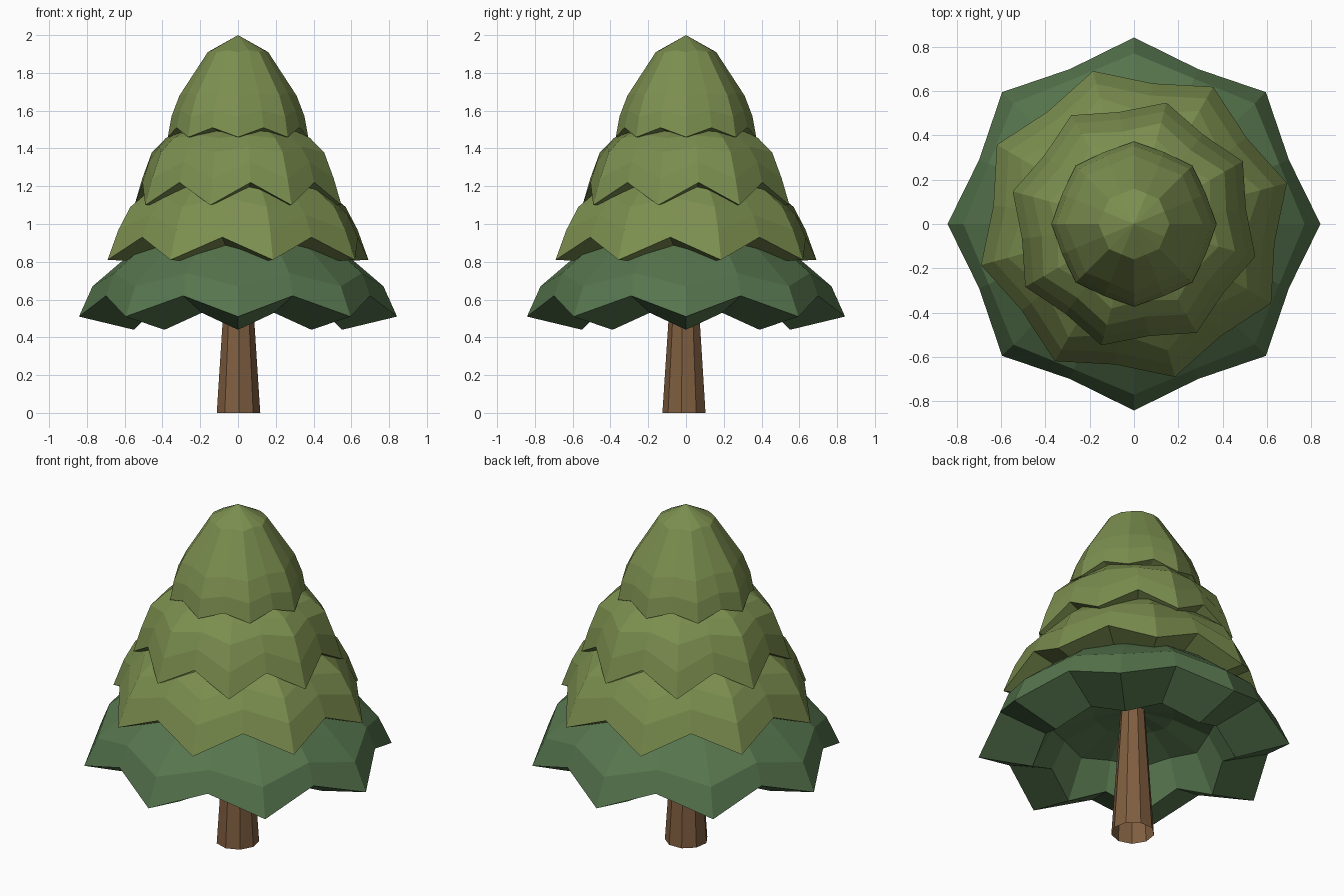
import bpy
import bmesh
from math import cos, sin, pi, radians

cube = bpy.data.objects.get("Cube")
if cube:
    bpy.data.objects.remove(cube, do_unlink=True)


def material(name, rgb):
    mat = bpy.data.materials.new(name)
    mat.use_nodes = True
    mat.diffuse_color = (*rgb, 1)
    mat.node_tree.nodes["Principled BSDF"].inputs["Base Color"].default_value = (*rgb, 1)
    return mat


def finish(name, bm, mat):
    bmesh.ops.recalc_face_normals(bm, faces=bm.faces)
    mesh = bpy.data.meshes.new(name)
    bm.to_mesh(mesh)
    bm.free()
    mesh.materials.append(mat)
    obj = bpy.data.objects.new(name, mesh)
    bpy.context.collection.objects.link(obj)
    return obj


def bridge(bm, a, b):
    n = len(a)
    for i in range(n):
        j = (i + 1) % n
        bm.faces.new((a[i], a[j], b[j], b[i]))


def fan(bm, ring, z):
    tip = bm.verts.new((0, 0, z))
    for i, v in enumerate(ring):
        bm.faces.new((v, ring[(i + 1) % len(ring)], tip))


def tier(name, mat, turn, top, rings, bottom, points=8):
    """Star-shaped skirt; each ring is (tip radius, tip z, valley radius, valley z)."""
    bm = bmesh.new()
    loops = []
    for rt, zt, rv, zv in rings:
        loop = []
        for i in range(points * 2):
            r, z = (rv, zv) if i % 2 else (rt, zt)
            a = radians(turn) + pi * i / points
            loop.append(bm.verts.new((r * cos(a), r * sin(a), z)))
        loops.append(loop)
    for a, b in zip(loops, loops[1:]):
        bridge(bm, a, b)
    fan(bm, loops[0], top)
    fan(bm, loops[-1], bottom)
    return finish(name, bm, mat)


bark = material("bark brown", (0.215, 0.112, 0.052))
dark = material("dark green", (0.093, 0.178, 0.075))
light = material("light green", (0.2, 0.273, 0.078))

# Foliage: crown shoulders, rim, underside lip, hollow
tier("lower_branches", dark, 0, 1.05, [
    (0.46, 0.93, 0.44, 0.95), (0.63, 0.79, 0.59, 0.84), (0.77, 0.67, 0.71, 0.74),
    (0.842, 0.51, 0.757, 0.62), (0.55, 0.44, 0.50, 0.53),
    (0.44, 0.66, 0.42, 0.68), (0.22, 0.73, 0.22, 0.74)], 0.76)
tier("middle_branches", light, 15, 1.38, [
    (0.42, 1.23, 0.38, 1.25), (0.59, 1.09, 0.50, 1.14), (0.655, 0.97, 0.585, 1.05),
    (0.715, 0.81, 0.64, 0.93), (0.47, 0.80, 0.45, 0.87), (0.28, 0.92, 0.28, 0.94)], 0.98)
tier("upper_branches", light, -15, 1.58, [
    (0.30, 1.50, 0.28, 1.50), (0.395, 1.455, 0.345, 1.47), (0.472, 1.38, 0.42, 1.41),
    (0.525, 1.24, 0.475, 1.33), (0.567, 1.10, 0.51, 1.22),
    (0.40, 1.11, 0.38, 1.17), (0.24, 1.22, 0.24, 1.23)], 1.25)
tier("crown", light, 0, 2.0, [
    (0.16, 1.91, 0.148, 1.92), (0.31, 1.68, 0.285, 1.695), (0.352, 1.57, 0.33, 1.60),
    (0.372, 1.46, 0.352, 1.51), (0.26, 1.45, 0.25, 1.47)], 1.50)

# Tapered nine-sided trunk, open at both ends
bm = bmesh.new()
sections = []
for r, z in ((0.117, 0), (0.058, 0.9)):
    sections.append([bm.verts.new((r * cos(a) + 0.002, r * sin(a) - 0.008, z))
                     for a in (radians(-88) + 2 * pi * i / 9 for i in range(9))])
bridge(bm, *sections)
finish("trunk", bm, bark)
